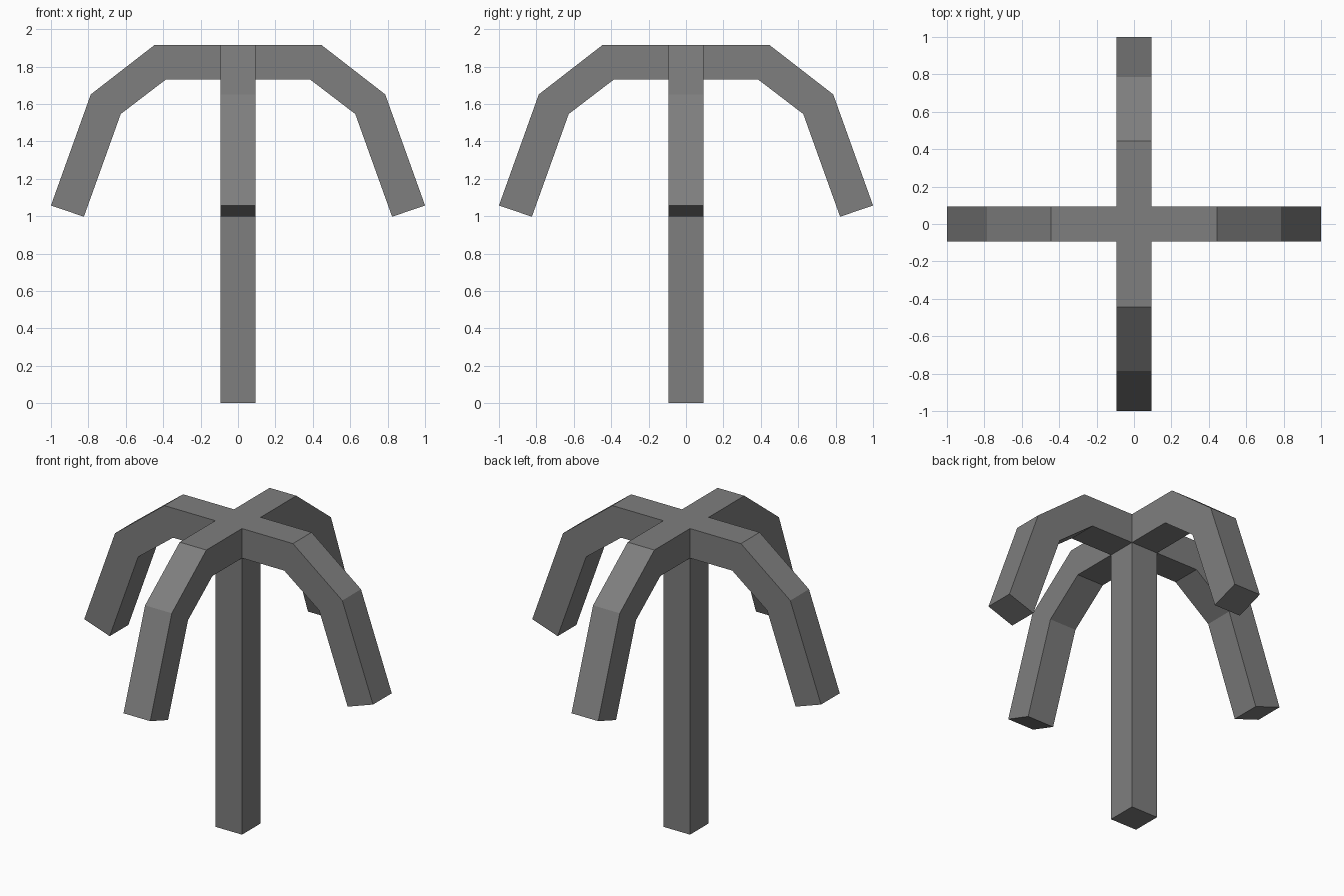
import bpy, bmesh
from mathutils import Vector

if "Cube" in bpy.data.objects:
    bpy.data.objects.remove(bpy.data.objects["Cube"])

HALF = 0.0925              # half thickness of the square section
LOW, TOP = 1.731, 1.916    # underside and top of the hub

# Arm stations: (upper edge reach, z), (lower edge reach, z)
STATIONS = [
    ((0.445, TOP), (0.385, LOW)),
    ((0.787, 1.651), (0.627, 1.546)),
    ((1.0, 1.057), (0.824, 0.997)),
]


def extrude(bm, face):
    return bmesh.ops.extrude_discrete_faces(bm, faces=[face])["faces"][0]


bm = bmesh.new()

# Central post: square base extruded up to the hub, then to the top
corners = [(-HALF, -HALF), (HALF, -HALF), (HALF, HALF), (-HALF, HALF)]
base = bm.faces.new([bm.verts.new((x, y, 0)) for x, y in corners])
cap = bm.faces.new([bm.verts.new((x, y, LOW)) for x, y in corners])
bmesh.ops.bridge_loops(bm, edges=list(base.edges) + list(cap.edges))
cap = extrude(bm, cap)
for v in cap.verts:
    v.co.z = TOP

# Four drooping arms grown out of the hub sides
for d in (Vector((1, 0, 0)), Vector((0, 1, 0)), Vector((-1, 0, 0)), Vector((0, -1, 0))):
    centre = d * HALF + Vector((0, 0, (LOW + TOP) / 2))
    face = min(bm.faces, key=lambda f: (f.calc_center_median() - centre).length)
    side = Vector((-d.y, d.x, 0))
    for upper, lower in STATIONS:
        mid = face.calc_center_median().z
        face = extrude(bm, face)
        for v in face.verts:
            reach, z = upper if v.co.z > mid else lower
            v.co = d * reach + side * v.co.dot(side) + Vector((0, 0, z))

bmesh.ops.recalc_face_normals(bm, faces=bm.faces)
mesh = bpy.data.meshes.new("post_with_arms")
bm.to_mesh(mesh)
bm.free()

# Dark grey finish
mat = bpy.data.materials.new("dark_grey")
mat.diffuse_color = (0.21, 0.21, 0.21, 1)
mat.use_nodes = True
mat.node_tree.nodes["Principled BSDF"].inputs["Base Color"].default_value = mat.diffuse_color
mesh.materials.append(mat)
bpy.context.collection.objects.link(bpy.data.objects.new("post_with_arms", mesh))
